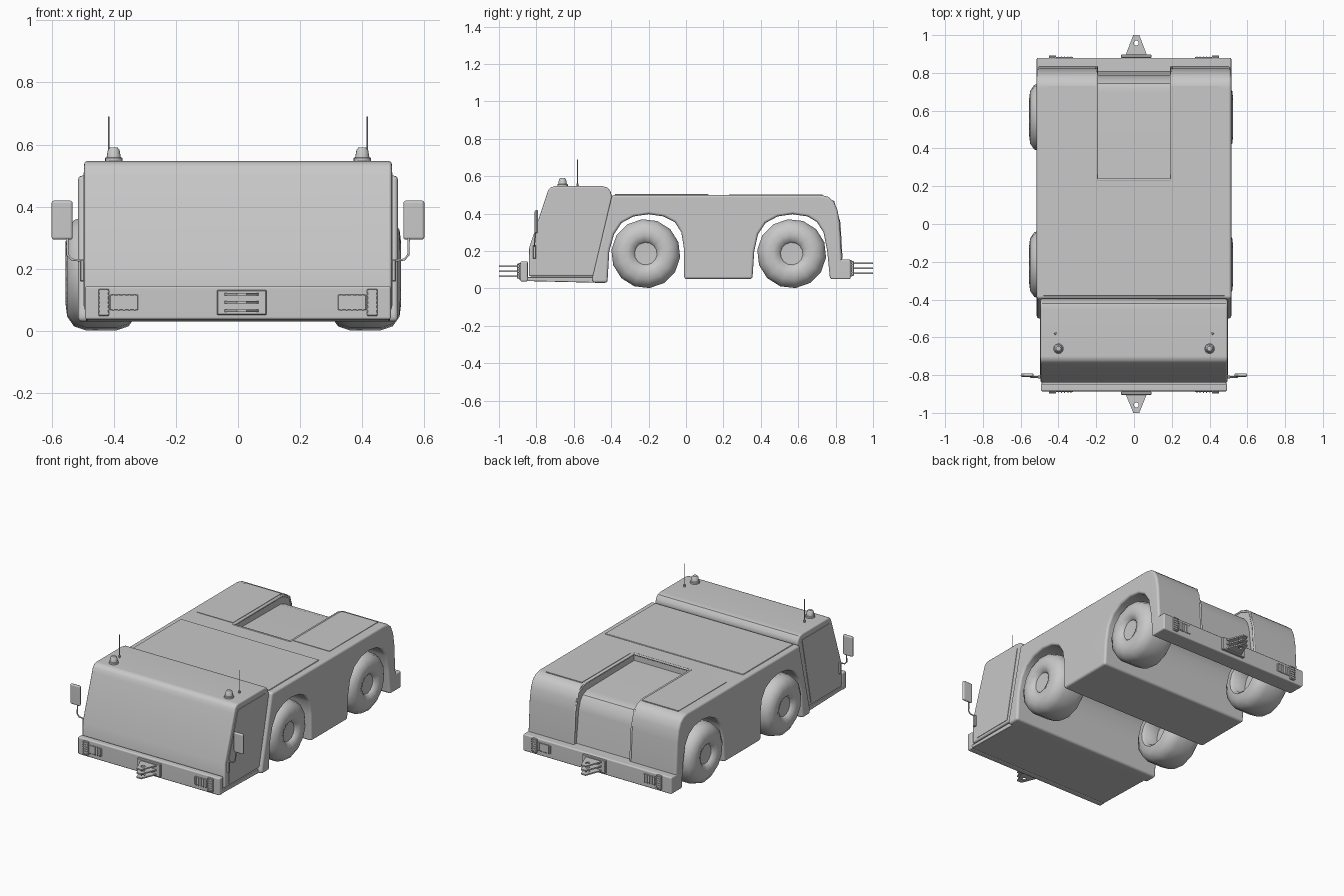
import bpy
import bmesh
import math
from mathutils import Vector, Matrix

default_cube = bpy.data.objects.get("Cube")
if default_cube:
    bpy.data.objects.remove(default_cube, do_unlink=True)

paint = bpy.data.materials.new("plain_grey")
paint.use_nodes = True
grey = (0.58, 0.58, 0.58, 1)
paint.diffuse_color = grey
paint.node_tree.nodes["Principled BSDF"].inputs["Base Color"].default_value = grey


def select_only(obj):
    bpy.ops.object.select_all(action="DESELECT")
    obj.select_set(True)
    bpy.context.view_layer.objects.active = obj


def finish(name, bm, bevel=0, segments=3, cutter=None, angle=35):
    """Turn a bmesh into a named, bevelled, shaded object."""
    bmesh.ops.recalc_face_normals(bm, faces=bm.faces)
    mesh = bpy.data.meshes.new(name)
    bm.to_mesh(mesh)
    bm.free()
    mesh.materials.append(paint)
    obj = bpy.data.objects.new(name, mesh)
    bpy.context.collection.objects.link(obj)
    select_only(obj)
    if bevel:
        mod = obj.modifiers.new("Rounding", "BEVEL")
        mod.width = bevel
        mod.segments = segments
        mod.limit_method = "ANGLE"
        mod.angle_limit = math.radians(40)
        bpy.ops.object.modifier_apply(modifier=mod.name)
    if cutter:
        mod = obj.modifiers.new("Cut", "BOOLEAN")
        mod.operation = "DIFFERENCE"
        mod.solver = "EXACT"
        mod.object = cutter
        bpy.ops.object.modifier_apply(modifier=mod.name)
        bpy.data.objects.remove(cutter, do_unlink=True)
    bpy.ops.object.shade_smooth_by_angle(angle=math.radians(angle))
    if bevel:
        mod = obj.modifiers.new("Even shading", "WEIGHTED_NORMAL")
        mod.keep_sharp = True
    return obj


def extrude(name, points, start, depth, **options):
    """Extrude a closed loop of 3D points along a vector."""
    bm = bmesh.new()
    face = bm.faces.new([bm.verts.new(Vector(p) + Vector(start)) for p in points])
    new = bmesh.ops.extrude_face_region(bm, geom=[face])["geom"]
    verts = [v for v in new if isinstance(v, bmesh.types.BMVert)]
    bmesh.ops.translate(bm, vec=depth, verts=verts)
    return finish(name, bm, **options)


def side_prism(name, profile, left, right, **options):
    """Extrude a (y, z) profile across x."""
    points = [(0, y, z) for y, z in profile]
    return extrude(name, points, (left, 0, 0), (right - left, 0, 0), **options)


def box(name, centre, size, **options):
    bm = bmesh.new()
    bmesh.ops.create_cube(bm, size=1, matrix=Matrix.Translation(centre) @ Matrix.Diagonal((*size, 1)))
    return finish(name, bm, **options)


def lathe(name, profile, axis, origin, sides, **options):
    """Revolve (along, radius) points around an axis."""
    bm = bmesh.new()
    axis = Vector(axis)
    out = axis.orthogonal().normalized()
    origin = Vector(origin)
    verts = [bm.verts.new(origin + axis * a + out * r) for a, r in profile]
    edges = [bm.edges.new(pair) for pair in zip(verts, verts[1:])]
    bmesh.ops.spin(bm, geom=verts + edges, cent=origin, axis=axis, angle=math.tau, steps=sides)
    bmesh.ops.remove_doubles(bm, verts=bm.verts, dist=0.0005)
    return finish(name, bm, **options)


def rod(name, points, radius):
    """Thin round bar along a path."""
    curve = bpy.data.curves.new(name, "CURVE")
    curve.dimensions = "3D"
    curve.bevel_depth = radius
    curve.bevel_resolution = 1
    curve.use_fill_caps = True
    spline = curve.splines.new("POLY")
    spline.points.add(len(points) - 1)
    for point, co in zip(spline.points, points):
        point.co = (*co, 1)
    curve.materials.append(paint)
    bpy.context.collection.objects.link(bpy.data.objects.new(name, curve))


# Chassis with two open wheel arches and a recessed rear deck
front_arch = [(-0.42, 0.03), (-0.41, 0.2), (-0.385, 0.29), (-0.345, 0.35), (-0.28, 0.385), (-0.2, 0.397),
              (-0.12, 0.385), (-0.06, 0.355), (-0.025, 0.3), (-0.012, 0.22), (-0.01, 0.05)]
rear_arch = [(0.355, 0.05), (0.365, 0.2), (0.385, 0.29), (0.425, 0.35), (0.49, 0.385), (0.57, 0.397),
             (0.65, 0.385), (0.7, 0.355), (0.735, 0.3), (0.755, 0.2), (0.77, 0.05)]
tail = [(0.835, 0.05), (0.833, 0.16), (0.822, 0.35), (0.81, 0.42), (0.79, 0.465), (0.76, 0.49), (0.72, 0.5)]
nose = [(-0.395, 0.5), (-0.5, 0.06), (-0.5, 0.03)]
recess = [(0.235, 0.6), (0.235, 0.455), (0.7, 0.45), (0.745, 0.435), (0.77, 0.4), (0.785, 0.35),
          (0.81, 0.14), (0.95, 0.14), (0.95, 0.6)]
recess_cutter = side_prism("recess_cutter", recess, -0.195, 0.195)
recess_cutter.hide_render = True
side_prism("chassis_body", front_arch + rear_arch + tail + nose, -0.515, 0.515,
           bevel=0.014, cutter=recess_cutter)
box("hood_panel", (0, -0.13, 0.5), (0.96, 0.5, 0.008), bevel=0.002, segments=1)

# Raised rims around the recess
for side, label in ((1, "left"), (-1, "right")):
    rod(label + "_recess_rim", [(side * 0.197, 0.235, 0.497), (side * 0.197, 0.72, 0.497),
                                (side * 0.197, 0.788, 0.463), (side * 0.197, 0.82, 0.35),
                                (side * 0.197, 0.831, 0.16)], 0.007)
    box(label + "_fender_panel", (side * 0.335, 0.49, 0.5), (0.25, 0.48, 0.006))
rod("front_recess_rim", [(-0.197, 0.235, 0.497), (0.197, 0.235, 0.497)], 0.007)

# Cab with sloping windscreen
cab = [(-0.84, 0.065), (-0.838, 0.22), (-0.745, 0.5), (-0.737, 0.525), (-0.722, 0.541), (-0.7, 0.547),
       (-0.45, 0.547), (-0.42, 0.54), (-0.404, 0.52), (-0.395, 0.49), (-0.49, 0.065)]
side_prism("cab", cab, -0.495, 0.495, bevel=0.01)
door = [(-0.8, 0.08), (-0.8, 0.24), (-0.71, 0.51), (-0.44, 0.51), (-0.53, 0.08)]
for side, label in ((1, "left"), (-1, "right")):
    side_prism(label + "_door_panel", door, side * 0.494, side * 0.498)
side_prism("cab_floor", [(-0.88, 0.04), (-0.88, 0.06), (-0.46, 0.06), (-0.46, 0.03)], -0.49, 0.49, bevel=0.004)

# Bumpers
box("front_bumper", (0, -0.866, 0.091), (0.985, 0.04, 0.108), bevel=0.008)
box("rear_bumper", (0, 0.826, 0.102), (1.03, 0.108, 0.105), bevel=0.008)

# Lamps and hitches on both bumpers
for end, label, face, height in ((-1, "front", 0.886, 0.092), (1, "rear", 0.88, 0.107)):
    for side in (-1, 1):
        tag = label + ("_left" if side > 0 else "_right")
        box(tag + "_lamp", (side * 0.432, end * face, height), (0.034, 0.016, 0.088), bevel=0.003, segments=1)
        for i in range(6):
            box(tag + "_lamp_rib", (side * 0.432, end * (face + 0.008), height - 0.035 + i * 0.014),
                (0.036, 0.007, 0.005))
        box(tag + "_marker", (side * 0.367, end * face, height), (0.09, 0.009, 0.05), bevel=0.002, segments=1)
        for i in range(5):
            box(tag + "_marker_rib", (side * (0.333 + i * 0.017), end * (face + 0.005), height),
                (0.005, 0.006, 0.054))
    x = 0.012
    box(label + "_hitch_base", (x, end * (face + 0.009), height), (0.16, 0.018, 0.08), bevel=0.003, segments=1)
    for i in (-1, 0, 1):
        z = height + i * 0.027
        pin = lathe(label + "_hole_cutter", [(-0.02, 0), (-0.02, 0.013), (0.02, 0.013), (0.02, 0)],
                    (0, 0, 1), (x, end * 0.958, z), 12)
        pin.hide_render = True
        plate = [(-0.062, end * face, 0), (0.062, end * face, 0), (0.016, end, 0), (-0.016, end, 0)]
        extrude(label + "_hitch_plate", plate, (x, 0, z - 0.004), (0, 0, 0.008), cutter=pin)

# Wheels: rounded tyre, dished hub outside, hollow inside
tyre = [(0.085, 0), (0.088, 0.06), (0.102, 0.068), (0.115, 0.1), (0.11, 0.14), (0.088, 0.172), (0.05, 0.185),
        (-0.05, 0.185), (-0.088, 0.172), (-0.11, 0.14), (-0.115, 0.105), (-0.1, 0.09), (-0.02, 0.085), (-0.02, 0)]
for y, label in ((-0.215, "front"), (0.565, "rear")):
    for side, x in ((1, 0.41), (-1, -0.44)):
        name = label + ("_left" if side > 0 else "_right") + "_wheel"
        lathe(name, tyre, (side, 0, 0), (x, y, 0.186), 14, angle=45)

# Beacons, aerials and mirrors
beacon = [(0, 0), (0, 0.028), (0.012, 0.028), (0.014, 0.023), (0.038, 0.019), (0.045, 0.013), (0.046, 0)]
for side, label in ((1, "left"), (-1, "right")):
    lathe(label + "_beacon", beacon, (0, 0, 1), (side * 0.4, -0.66, 0.545), 14)
    x = side * 0.416
    lathe(label + "_aerial_foot", [(0, 0), (0, 0.007), (0.016, 0.006), (0.016, 0)],
          (0, 0, 1), (x, -0.58, 0.545), 8)
    rod(label + "_aerial", [(x, -0.58, 0.55), (x, -0.58, 0.69)], 0.002)
    box(label + "_mirror", (side * 0.566, -0.8, 0.357), (0.068, 0.018, 0.126), bevel=0.014)
    rod(label + "_mirror_arm", [(side * 0.49, -0.81, 0.225), (side * 0.535, -0.81, 0.23),
                                (side * 0.548, -0.81, 0.245), (side * 0.55, -0.803, 0.31)], 0.004)
    box(label + "_mirror_bracket", (side * 0.502, -0.81, 0.195), (0.014, 0.018, 0.07), bevel=0.003, segments=1)
